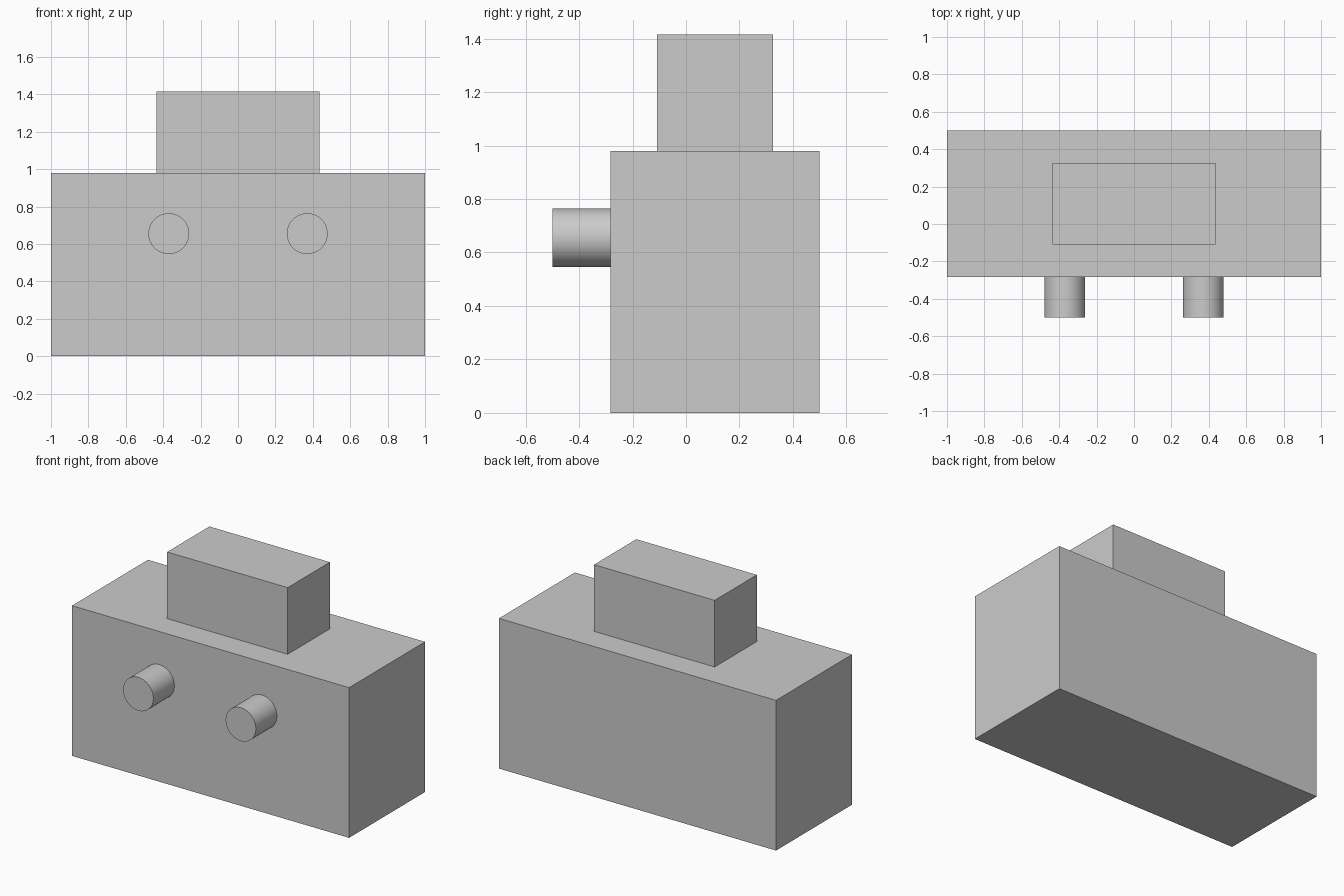
import bpy
import math

cube = bpy.data.objects.get("Cube")
if cube:
    bpy.data.objects.remove(cube, do_unlink=True)

# Single plain grey
grey = bpy.data.materials.new("plain_grey")
grey.use_nodes = True
colour = (0.6, 0.6, 0.6, 1)
grey.diffuse_color = colour
grey.node_tree.nodes["Principled BSDF"].inputs["Base Color"].default_value = colour


def finish(name):
    ob = bpy.context.object
    ob.name = name
    ob.data.materials.append(grey)
    return ob


def box(name, low, high):
    centre = [(a + b) / 2 for a, b in zip(low, high)]
    bpy.ops.mesh.primitive_cube_add(size=1, location=centre)
    ob = finish(name)
    ob.scale = [b - a for a, b in zip(low, high)]
    bpy.ops.object.transform_apply(location=False, rotation=False, scale=True)


FRONT, BACK, BODY_TOP = -0.283, 0.5, 0.98

# Main block and the smaller block on top
box("body", (-1, FRONT, 0), (1, BACK, BODY_TOP))
box("top_block", (-0.435, -0.109, BODY_TOP), (0.435, 0.326, 1.415))

# Two round pegs on the front
for side, x in (("left", 0.37), ("right", -0.37)):
    bpy.ops.mesh.primitive_cylinder_add(
        vertices=64, radius=0.109, depth=FRONT + 0.5,
        location=(x, (FRONT - 0.5) / 2, 0.655), rotation=(math.pi / 2, 0, 0))
    finish(side + "_peg")
    bpy.ops.object.shade_smooth_by_angle(angle=math.radians(30))
